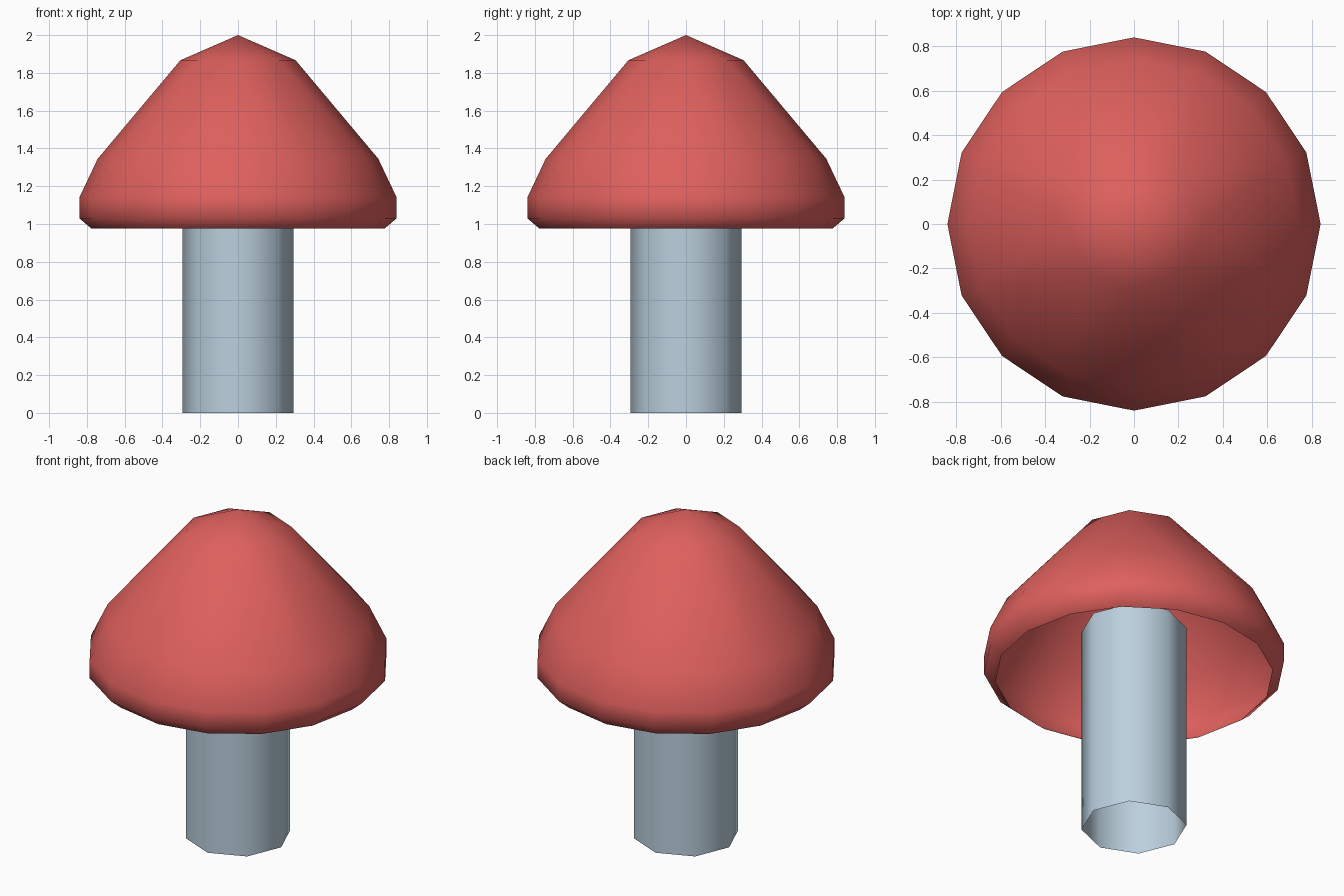
import bpy, bmesh, math

if "Cube" in bpy.data.objects:
    bpy.data.objects.remove(bpy.data.objects["Cube"])


def material(name, rgb):
    m = bpy.data.materials.new(name)
    m.diffuse_color = (*rgb, 1)
    m.use_nodes = True
    m.node_tree.nodes["Principled BSDF"].inputs["Base Color"].default_value = m.diffuse_color
    return m


def ring(bm, radius, z, sides):
    return [bm.verts.new((radius * math.cos(2 * math.pi * i / sides),
                          radius * math.sin(2 * math.pi * i / sides), z))
            for i in range(sides)]


def bridge(bm, low, high):
    """Join two rings; the upper one may have half the sides of the lower."""
    n, m = len(low), len(high)
    if n == m:
        for i in range(n):
            j = (i + 1) % n
            bm.faces.new((low[i], low[j], high[j], high[i]))
        return
    for k in range(m):
        a, b, c = low[2 * k], low[2 * k + 1], low[(2 * k + 2) % n]
        p, q = high[k], high[(k + 1) % m]
        bm.faces.new((a, b, p))
        bm.faces.new((b, q, p))
        bm.faces.new((b, c, q))


def build(name, profile, mat, apex=None):
    bm = bmesh.new()
    rings = [ring(bm, *row) for row in profile]
    for low, high in zip(rings, rings[1:]):
        bridge(bm, low, high)
    if apex is not None:
        tip = bm.verts.new((0, 0, apex))
        top = rings[-1]
        for i in range(len(top)):
            bm.faces.new((top[i], top[(i + 1) % len(top)], tip))
    for f in bm.faces:
        f.smooth = True
    me = bpy.data.meshes.new(name)
    bm.to_mesh(me)
    bm.free()
    me.materials.append(mat)
    ob = bpy.data.objects.new(name, me)
    bpy.context.collection.objects.link(ob)
    return ob


red = material("cap red", (0.73, 0.117, 0.109))
pale_blue = material("stem pale blue", (0.50, 0.63, 0.73))

# Hollow eight-sided stem, reaching up inside the cap
build("stem", [(0.294, 0.0, 8), (0.294, 1.27, 8)], pale_blue)

# Hollow cap: tucked-in rim, steep sides, fewer sides near the tip
build("cap", [(0.775, 0.975, 16), (0.84, 1.03, 16), (0.84, 1.14, 16),
              (0.743, 1.345, 16), (0.305, 1.867, 8)], red, apex=2.0)
